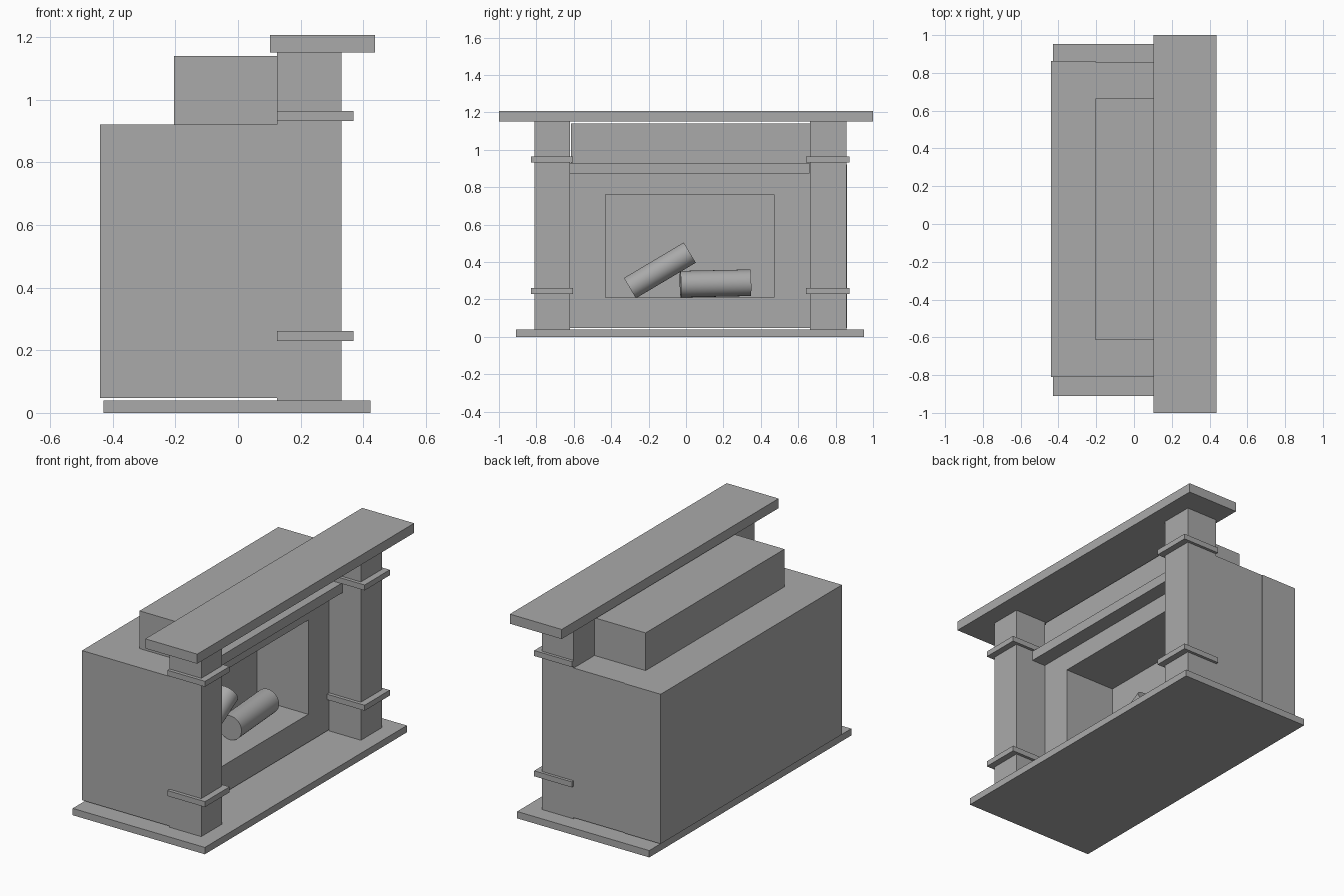
import bpy
import math
from mathutils import Vector

if "Cube" in bpy.data.objects:
    bpy.data.objects.remove(bpy.data.objects["Cube"], do_unlink=True)

stone = bpy.data.materials.new("stone_grey")
stone.use_nodes = True
stone.diffuse_color = (0.4, 0.4, 0.4, 1)
stone.node_tree.nodes["Principled BSDF"].inputs["Base Color"].default_value = (0.4, 0.4, 0.4, 1)


def box(name, x, y, z):
    """Box filling the given (low, high) ranges."""
    centre = [(a + b) / 2 for a, b in (x, y, z)]
    bpy.ops.mesh.primitive_cube_add(size=1, location=centre)
    ob = bpy.context.object
    ob.name = name
    ob.scale = [b - a for a, b in (x, y, z)]
    bpy.ops.object.transform_apply(location=False, rotation=False, scale=True)
    ob.data.materials.append(stone)
    return ob


def log(name, start, end, radius):
    """Round log between two end centres."""
    start, end = Vector(start), Vector(end)
    axis = end - start
    bpy.ops.mesh.primitive_cylinder_add(vertices=32, radius=radius, depth=axis.length,
                                        location=(start + end) / 2)
    ob = bpy.context.object
    ob.name = name
    ob.rotation_euler = axis.to_track_quat('Z', 'Y').to_euler()
    ob.data.materials.append(stone)
    bpy.ops.object.shade_smooth_by_angle(angle=math.radians(40))


# Shared planes
FRONT, FIRE_BACK = 0.125, -0.205
BOTTOM, TOP = 0.047, 0.92
RIGHT, LEFT = -0.81, 0.857
OPEN_RIGHT, OPEN_LEFT = -0.43, 0.47
OPEN_LOW, OPEN_HIGH = 0.21, 0.76

# Hearth slab and mantel shelf
box("hearth_slab", (-0.43, 0.423), (-0.91, 0.953), (0, 0.04))
box("mantel_shelf", (0.102, 0.437), (-1, 1), (1.15, 1.206))

# Chimney body behind the fire, and raised block above it
box("rear_body", (-0.44, FIRE_BACK), (RIGHT, 0.862), (BOTTOM, TOP))
box("upper_block", (FIRE_BACK, FRONT), (-0.615, 0.665), (TOP, 1.14))

# Surround framing the firebox opening
depth = (FIRE_BACK, FRONT)
box("surround_right", depth, (RIGHT, OPEN_RIGHT), (BOTTOM, TOP))
box("surround_left", depth, (OPEN_LEFT, LEFT), (BOTTOM, TOP))
box("surround_sill", depth, (OPEN_RIGHT, OPEN_LEFT), (BOTTOM, OPEN_LOW))
box("surround_header", depth, (OPEN_RIGHT, OPEN_LEFT), (OPEN_HIGH, TOP))

# Ledge between the pillars
box("ledge", (FRONT, 0.214), (-0.62, 0.66), (0.872, 0.93))

# Pillars with two bands each
for side, y0, y1 in (("right", RIGHT, -0.62), ("left", 0.662, LEFT)):
    box(side + "_pillar", (FRONT, 0.33), (y0, y1), (0.04, 1.15))
    for level, z in (("lower", 0.23), ("upper", 0.932)):
        box(f"{side}_{level}_band", (FRONT, 0.368), (y0 - 0.02, y1 + 0.017), (z, z + 0.032))

# Logs in the firebox
log("leaning_log", (-0.08, -0.30, 0.26), (-0.08, 0.02, 0.45), 0.063)
log("lying_log", (-0.03, -0.03, 0.281), (-0.05, 0.345, 0.289), 0.071)
